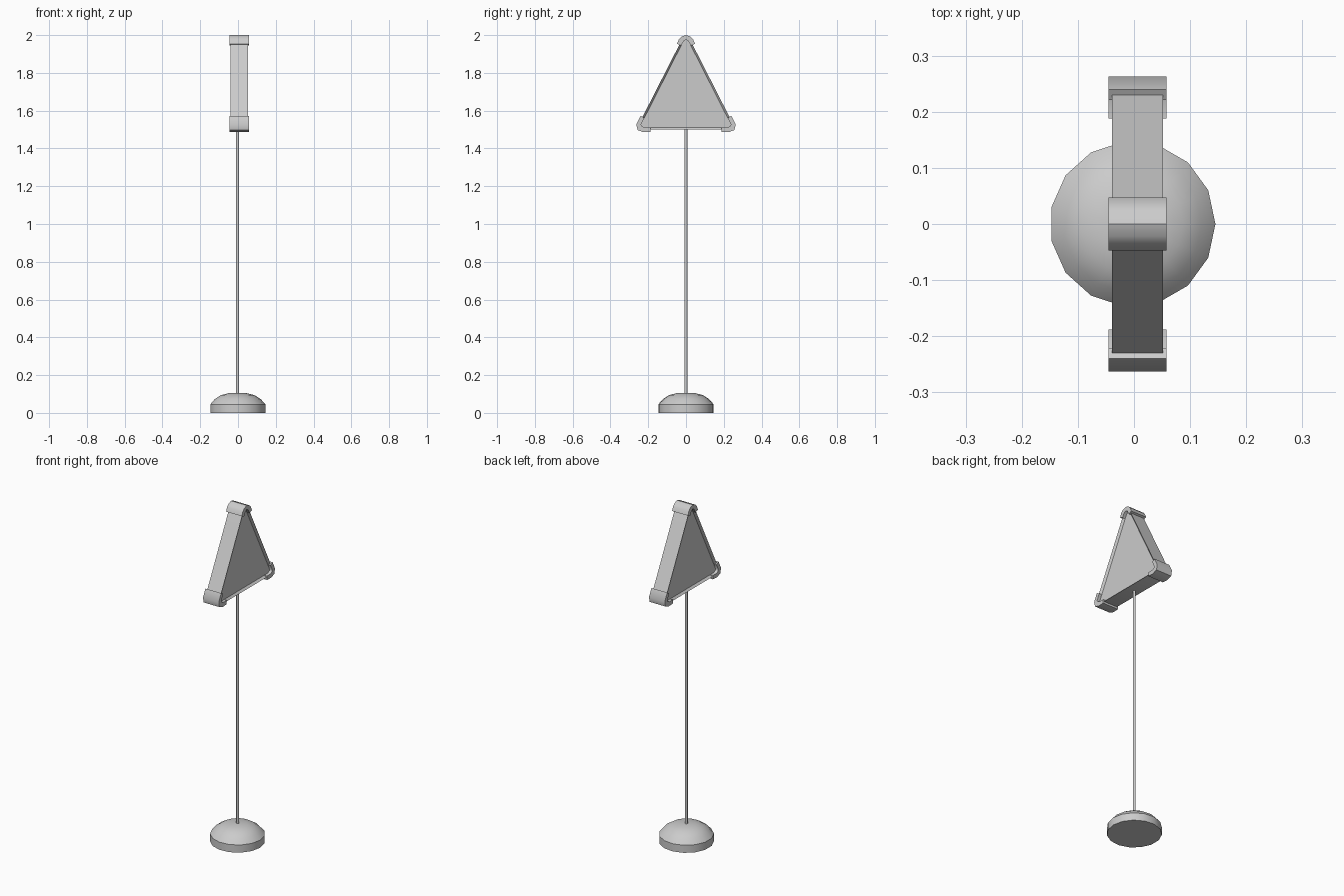
import bpy, bmesh, math

cube = bpy.data.objects.get("Cube")
if cube:
    bpy.data.objects.remove(cube, do_unlink=True)

grey = bpy.data.materials.new("light_grey")
grey.use_nodes = True
colour = (0.6, 0.6, 0.6, 1)
grey.diffuse_color = colour
grey.node_tree.nodes["Principled BSDF"].inputs["Base Color"].default_value = colour

MID = 0.0065      # sign centre in x
POLE_X = -0.0025  # stand axis


def finish(bm, name, angle):
    bmesh.ops.recalc_face_normals(bm, faces=bm.faces[:])
    mesh = bpy.data.meshes.new(name)
    bm.to_mesh(mesh)
    bm.free()
    mesh.materials.append(grey)
    obj = bpy.data.objects.new(name, mesh)
    bpy.context.collection.objects.link(obj)
    bpy.ops.object.select_all(action="DESELECT")
    obj.select_set(True)
    bpy.context.view_layer.objects.active = obj
    bpy.ops.object.shade_smooth_by_angle(angle=math.radians(angle))
    return obj


def slab(points, half):
    """Extrude a (y, z) outline along x about the sign centre."""
    bm = bmesh.new()
    face = bm.faces.new([bm.verts.new((MID - half, y, z)) for y, z in points])
    out = bmesh.ops.extrude_face_region(bm, geom=[face])["geom"]
    for v in out:
        if isinstance(v, bmesh.types.BMVert):
            v.co.x += 2 * half
    bmesh.ops.recalc_face_normals(bm, faces=bm.faces[:])
    return bm


def lathe(profile, name, sides, angle):
    """Revolve an (r, z) profile about the stand axis."""
    bm = bmesh.new()
    verts = [bm.verts.new((r, 0, z)) for r, z in profile]
    edges = [bm.edges.new(pair) for pair in zip(verts, verts[1:])]
    bmesh.ops.spin(bm, geom=verts + edges, cent=(0, 0, 0), axis=(0, 0, 1),
                   angle=2 * math.pi, steps=sides, use_merge=True)
    bmesh.ops.remove_doubles(bm, verts=bm.verts[:], dist=0.0001)
    bmesh.ops.translate(bm, verts=bm.verts[:], vec=(POLE_X, 0, 0))
    return finish(bm, name, angle)


def mirrored(points):
    return [(-y, z) for y, z in points]


# Domed base and pole
lathe([(0, 0), (0.1476, 0), (0.1476, 0.045), (0.123, 0.073), (0.09, 0.094),
       (0.05, 0.104), (0, 0.107)], "base", 15, 35)
lathe([(0, 0.09), (0.0075, 0.09), (0.0075, 1.51), (0, 1.51)], "pole", 12, 40)

# Triangular sign body with a recessed panel on each side
half = [(0.022, 1.975), (0.23, 1.567), (0.25, 1.525), (0.245, 1.508), (0.225, 1.5)]
bm = slab([(0, 1.988)] + half + mirrored(half)[::-1], 0.0455)
ends = [f for f in bm.faces if abs(f.normal.x) > 0.9]
bmesh.ops.inset_individual(bm, faces=ends, thickness=0.011)
for f in ends:
    step = -0.012 if f.calc_center_median().x > MID else 0.012
    for v in f.verts:
        v.co.x += step
finish(bm, "sign_body", 30)

# Corner guards wrapped around the three corners
outer = [(0.24, 1.573), (0.263, 1.527), (0.256, 1.497), (0.225, 1.486), (0.188, 1.488)]
inner = [(0.188, 1.511), (0.22, 1.511), (0.235, 1.518), (0.238, 1.526), (0.221, 1.562)]
corner = outer + inner
finish(slab(corner, 0.0515), "left_corner_guard", 50).name = "back_corner_guard"
finish(slab(mirrored(corner), 0.0515), "front_corner_guard", 50)

outer = [(0.022, 1.993), (0.038, 1.977), (0.047, 1.954)]
inner = [(0.026, 1.945), (0.012, 1.969)]
finish(slab([(0, 2.0)] + outer + inner + [(0, 1.976)]
            + mirrored(inner)[::-1] + mirrored(outer)[::-1], 0.0515), "top_corner_guard", 30)
